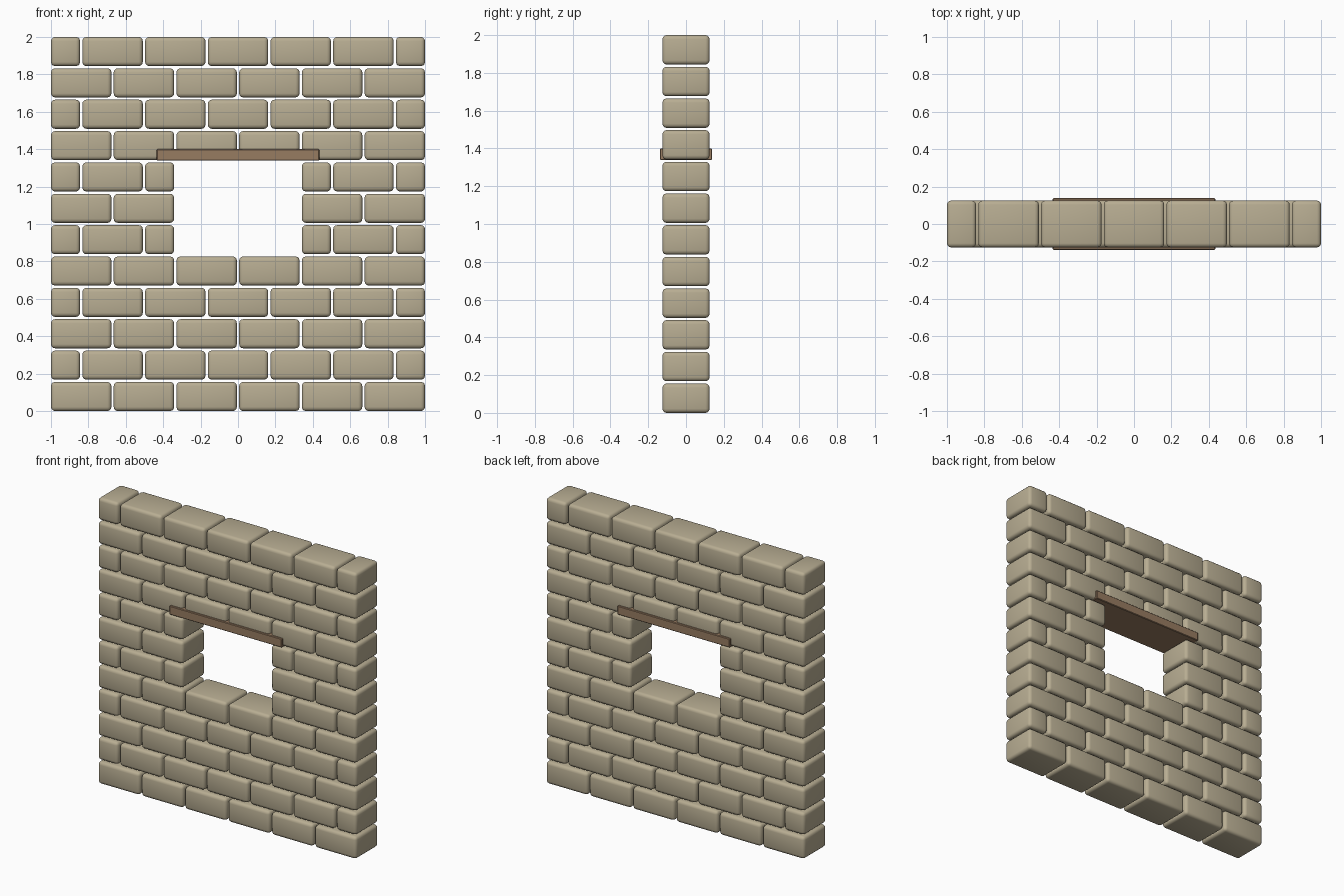
import bpy, bmesh

if "Cube" in bpy.data.objects:
    bpy.data.objects.remove(bpy.data.objects["Cube"])

GAP = 0.012                    # open joint between stones
COLS, ROWS = 6, 12
PX = (2 + GAP) / COLS          # stone pitch along the wall
PZ = (2 + GAP) / ROWS          # course pitch
DEPTH = 0.25


def material(name, rgb):
    m = bpy.data.materials.new(name)
    m.diffuse_color = (*rgb, 1)
    m.use_nodes = True
    m.node_tree.nodes["Principled BSDF"].inputs["Base Color"].default_value = m.diffuse_color
    return m


def rounded_block(name, size, radius, segments, mat):
    """Mesh of a box with rounded edges, centred on its origin."""
    bm = bmesh.new()
    bmesh.ops.create_cube(bm, size=1)
    bmesh.ops.scale(bm, vec=size, verts=bm.verts)
    bmesh.ops.bevel(bm, geom=bm.edges[:], offset=radius, segments=segments,
                    profile=0.5, affect='EDGES')
    for f in bm.faces:
        f.smooth = True
    mesh = bpy.data.meshes.new(name)
    bm.to_mesh(mesh)
    bm.free()
    mesh.materials.append(mat)
    return mesh


def place(name, mesh, loc):
    ob = bpy.data.objects.new(name, mesh)
    ob.location = loc
    bpy.context.collection.objects.link(ob)
    return ob


stone = material("sandstone", (0.48, 0.42, 0.29))
wood = material("brown_wood", (0.31, 0.20, 0.12))

height = PZ - GAP
full = rounded_block("full_stone", (PX - GAP, DEPTH, height), 0.022, 3, stone)
half = rounded_block("half_stone", (PX / 2 - GAP, DEPTH, height), 0.022, 3, stone)

# Wall courses in running bond, counted in half-stone units
for row in range(ROWS):
    z = row * PZ + height / 2
    if row % 2 == 0:
        units = [(i, 2) for i in range(0, 12, 2)]
    else:
        units = [(0, 1)] + [(i, 2) for i in range(1, 11, 2)] + [(11, 1)]
    if row in (5, 7):          # courses beside the window, closed with half stones
        units = [(0, 1), (1, 2), (3, 1), (8, 1), (9, 2), (11, 1)]
    elif row == 6:
        units = [(0, 2), (2, 2), (8, 2), (10, 2)]
    for start, n in units:
        x = -1 - GAP / 2 + (start + n / 2) * PX / 2
        place("full_stone" if n == 2 else "half_stone",
              full if n == 2 else half, (x, 0, z))

# Wooden lintel over the window
z0, z1 = 8 * PZ - 0.003, 1.40
lintel = rounded_block("lintel", (0.87, 0.276, z1 - z0), 0.004, 1, wood)
ob = place("lintel", lintel, (0, 0, (z0 + z1) / 2))
bpy.context.view_layer.objects.active = ob
ob.select_set(True)
bpy.ops.object.shade_smooth_by_angle(angle=0.5)
